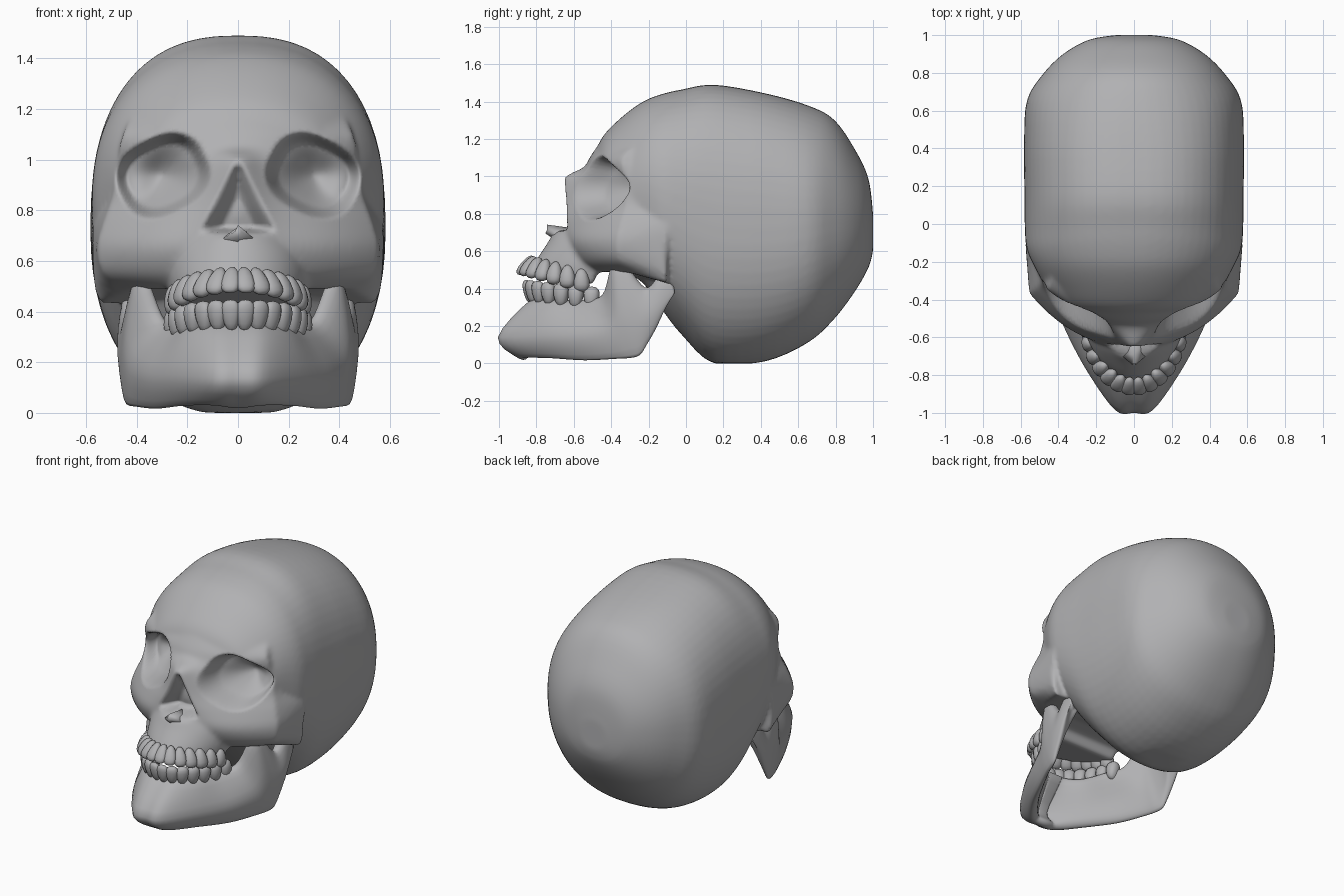
import bpy, bmesh, math
from mathutils import Vector, Matrix

if "Cube" in bpy.data.objects:
    bpy.data.objects.remove(bpy.data.objects["Cube"])

bone = bpy.data.materials.new("bone_grey")
bone.diffuse_color = (0.44, 0.44, 0.45, 1)
bone.use_nodes = True
bone.node_tree.nodes["Principled BSDF"].inputs["Base Color"].default_value = bone.diffuse_color


def curve(pts, n, closed=False):
    """Catmull-Rom through tuples of any length, n steps per span."""
    N = len(pts)
    get = (lambda i: pts[i % N]) if closed else (lambda i: pts[max(0, min(N - 1, i))])
    out = []
    for i in range(N if closed else N - 1):
        for k in range(n):
            t = k / n
            out.append(tuple(0.5 * (2 * b + (c - a) * t + (2 * a - 5 * b + 4 * c - d) * t * t
                                    + (3 * b - a - 3 * c + d) * t ** 3)
                             for a, b, c, d in zip(get(i - 1), get(i), get(i + 1), get(i + 2))))
    if not closed:
        out.append(tuple(pts[-1]))
    return out


def smooth(t):
    t = max(0.0, min(1.0, t))
    return t * t * (3 - 2 * t)


def finish(bm, name):
    bmesh.ops.recalc_face_normals(bm, faces=bm.faces)
    me = bpy.data.meshes.new(name)
    bm.to_mesh(me)
    bm.free()
    me.materials.append(bone)
    me.polygons.foreach_set("use_smooth", [True] * len(me.polygons))
    ob = bpy.data.objects.new(name, me)
    bpy.context.collection.objects.link(ob)
    return ob


def loft(bm, rings):
    vs = [[bm.verts.new(p) for p in r] for r in rings]
    n = len(vs[0])
    for a, b in zip(vs, vs[1:]):
        for i in range(n):
            j = (i + 1) % n
            bm.faces.new((a[i], a[j], b[j], b[i]))
    bm.faces.new(vs[0])
    bm.faces.new(vs[-1])


skull = bmesh.new()

# braincase: y, top z, bottom z, half width
braincase = [(1.0, .80, .6, .1), (.975, .99, .51, .24), (.9, 1.15, .38, .375), (.79, 1.305, .235, .485),
             (.65, 1.38, .11, .568), (.42, 1.445, .01, .582), (.15, 1.49, 0, .58), (-.02, 1.465, .15, .578),
             (-.13, 1.44, .29, .568), (-.23, 1.4, .43, .525), (-.34, 1.32, .5, .46),
             (-.44, 1.22, .6, .37), (-.49, 1.12, .7, .22)]


def sgnpow(v, e):
    return math.copysign(abs(v) ** e, v)


rings = []
for y, zt, zb, hw in curve(braincase, 4):
    ring = []
    # squarest just behind the middle, rounder to the back and below
    e_top = .82 + .13 * smooth((abs(y - .25) - .1) / .5)
    for i in range(64):
        a = math.tau * i / 64
        e = e_top if math.sin(a) > 0 else .88
        ring.append((hw * sgnpow(math.cos(a), e), y,
                     max(0, (zt + zb) / 2 + (zt - zb) / 2 * sgnpow(math.sin(a), e))))
    rings.append(ring)
loft(skull, rings)

# face block: z, centre y, half width, edge y, squareness, half width at rear
face = [(.49, -.54, .45, -.32, 2.3, .55), (.55, -.60, .53, -.36, 2.4, .57), (.65, -.645, .555, -.365, 2.4, .575),
        (.75, -.635, .53, -.35, 2.1, .57), (.85, -.61, .495, -.32, 1.8, .53), (.95, -.59, .483, -.31, 1.8, .50),
        (1.0, -.575, .475, -.32, 1.8, .47), (1.05, -.54, .468, -.34, 1.9, .46), (1.1, -.515, .455, -.34, 2, .44),
        (1.16, -.475, .425, -.29, 2, .42), (1.24, -.42, .34, -.2, 2, .34)]
rings = []
for z, yc, w, ye, p, wr in curve(face, 4):
    ring = []
    bump = .075 * smooth((1.06 - z) / .07) * smooth((z - .6) / .25)
    for i in range(61):
        u = i / 30 - 1
        x = u * w
        nose = bump * math.exp(-(x / (.07 + .3 * max(0, 1 - z))) ** 2)
        ring.append((x, yc + (ye - yc) * abs(u) ** p - nose, z))
    zr = z - .06 * smooth((.7 - z) / .2)
    ring += [(wr, -.1, zr), (-wr, -.1, zr)]
    rings.append(ring)
loft(skull, rings)

# upper jaw: half width, front y, back y, z at back, z at front
upper_jaw = [(.26, -.71, -.3, .69, .70), (.29, -.74, -.35, .62, .645),
             (.275, -.79, -.46, .50, .57), (.25, -.83, -.5, .42, .505)]
rings = []
for hw, yf, yb, zb, zf in curve(upper_jaw, 4):
    rings.append([(hw * math.sin(a), yb - (yb - yf) * math.cos(a), zb + (zf - zb) * math.cos(a))
                  for a in [math.radians(-90 + 6 * i) for i in range(31)]])
loft(skull, rings)

# fuse into one surface
ob = finish(skull, "skull")
m = ob.modifiers.new("fuse", "REMESH")
m.mode, m.voxel_size = "VOXEL", .014
s = ob.modifiers.new("soften", "SMOOTH")
s.factor, s.iterations = .5, 8
me = bpy.data.meshes.new_from_object(ob.evaluated_get(bpy.context.evaluated_depsgraph_get()))
ob.modifiers.clear()
ob.data = me
me.materials.clear()
me.materials.append(bone)

# press in eye sockets and nose opening
ca, sa = math.cos(math.radians(-27)), math.sin(math.radians(-27))
for v in me.vertices:
    x, y, z = abs(v.co.x), v.co.y, v.co.z
    if y > -.22:
        continue
    dx, dz = x - .297, z - .937
    p, q = (dx * ca + dz * sa) / .192, (dz * ca - dx * sa) / .158
    r = (abs(p) ** 2.5 + abs(q) ** 2.5) ** (1 / 2.5)
    if r < 1:
        v.co.y += .11 * smooth((1 - r) / .3) + .13 * smooth((1 - r) / 1.1)
    h = .02 + .15 * (1.0 - z) / .3
    if y < -.45 and x < h and z < 1.0:
        v.co.y += .13 * smooth((h - x) / .1) * smooth((z - .705) / .03) * smooth((1.0 - z) / .05)
me.polygons.foreach_set("use_smooth", [True] * len(me.polygons))

# small spine under the nose opening
bm = bmesh.new()
loft(bm, [[(-k * .09, y, zl), (0, y - .01, zl - .02), (k * .09, y, zl), (0, y, zt)]
          for k, y, zl, zt in [(1, -.58, .68, .72), (.8, -.69, .68, .735), (.15, -.742, .715, .742)]])
finish(bm, "nasal_spine")

# lower jaw: outer bottom, middle, top points and thickness per station
half = [(.10, -.885, .035, .10, -.985, .14, .10, -.83, .33, .10),
        (.22, -.74, .035, .245, -.785, .15, .20, -.73, .32, .09),
        (.33, -.55, .025, .355, -.58, .16, .265, -.57, .32, .08),
        (.41, -.38, .035, .42, -.42, .19, .335, -.45, .35, .07),
        (.44, -.30, .045, .45, -.35, .25, .40, -.395, .50, .07),
        (.452, -.25, .06, .465, -.28, .25, .42, -.325, .50, .06),
        (.457, -.21, .11, .475, -.21, .26, .44, -.22, .39, .06),
        (.46, -.15, .21, .475, -.14, .31, .45, -.15, .44, .07),
        (.455, -.09, .34, .46, -.06, .385, .45, -.09, .46, .07)]
flip = [tuple(-c if i in (0, 3, 6) else c for i, c in enumerate(h)) for h in reversed(half)]
chin = [(0, -.89, .025, 0, -1.0, .14, 0, -.84, .33, .10)]
st = curve(flip + chin + half, 5)
rings = []
for i, c in enumerate(st):
    a, b = st[max(0, i - 2)], st[min(len(st) - 1, i + 2)]
    n = Vector((a[1] - b[1] + a[4] - b[4], b[0] - a[0] + b[3] - a[3], 0))
    n.normalize()
    outer = [Vector(c[k:k + 3]) for k in (0, 3, 6)]
    inner = [outer[2] + n * c[9] * .8, outer[1] + n * c[9] * 1.2, outer[0] + n * c[9] * .5]
    inner[2].z += .02
    rings.append(curve([tuple(p) for p in outer + inner], 4, True))
bm = bmesh.new()
loft(bm, rings)
finish(bm, "lower_jaw")


# teeth: egg shapes along an elliptic arch
def teeth(name, cy, rx, ry, z_front, z_back, tilt, up):
    bm = bmesh.new()
    for side in (-1, 1):
        for i in range(7):
            t = math.radians((i + .5) / 7 * 87)
            c = math.cos(t)
            big = i / 6
            pos = Vector((side * rx * math.sin(t), cy - ry * c, z_back + (z_front - z_back) * c))
            out = Vector((side * math.sin(t) / rx, -c / ry, 0)).normalized()
            along = Vector((-out.y, out.x, 0))
            rot = Matrix((along, out, Vector((0, 0, 1)))).transposed().to_4x4()
            mat = (Matrix.Translation(pos) @ rot @ Matrix.Rotation(tilt * c, 4, "X")
                   @ Matrix.Diagonal((.036 + .006 * big, .026 + .016 * big, .064, 1)))
            vs = bmesh.ops.create_uvsphere(bm, u_segments=12, v_segments=8, radius=1)["verts"]
            for v in vs:
                k = 1 + .3 * v.co.z * up      # wide crown, narrow root
                v.co.x = sgnpow(v.co.x, .85) * k
                v.co.y = sgnpow(v.co.y, .85)
                v.co.z = sgnpow(v.co.z, .85)
            bmesh.ops.transform(bm, matrix=mat, verts=vs)
    finish(bm, name)


teeth("upper_teeth", -.5, .252, .36, .525, .43, math.radians(42), -1)
teeth("lower_teeth", -.44, .255, .405, .385, .34, math.radians(-14), 1)
